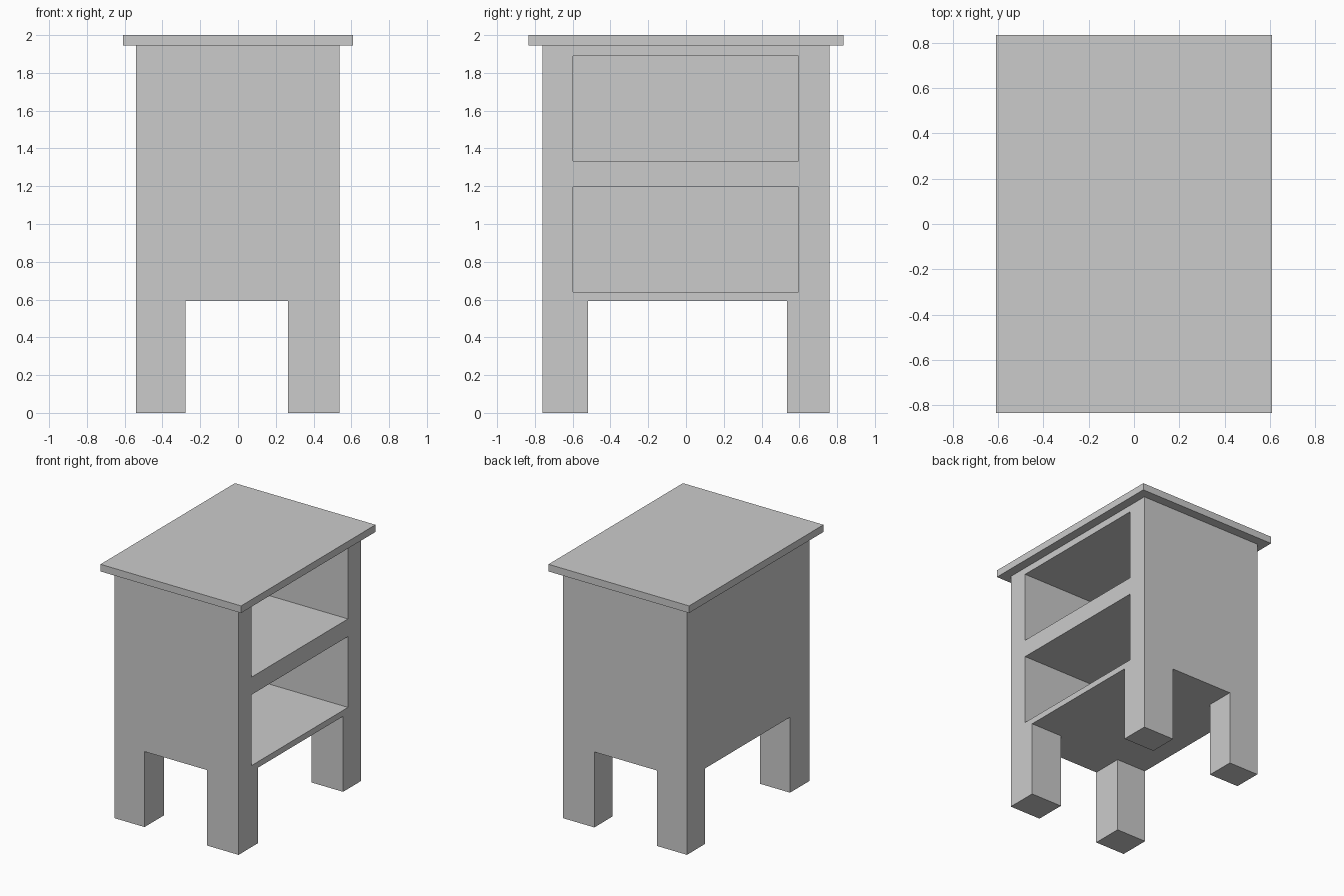
import bpy

if "Cube" in bpy.data.objects:
    bpy.data.objects.remove(bpy.data.objects["Cube"])


def box(name, x, y, z):
    """Box spanning the (low, high) range given on each axis."""
    verts = [(a, b, c) for a in x for b in y for c in z]
    faces = [(0, 1, 3, 2), (4, 6, 7, 5), (0, 4, 5, 1),
             (2, 3, 7, 6), (0, 2, 6, 4), (1, 5, 7, 3)]
    mesh = bpy.data.meshes.new(name)
    mesh.from_pydata(verts, [], faces)
    obj = bpy.data.objects.new(name, mesh)
    bpy.context.collection.objects.link(obj)
    return obj


def cut(target, name, x, y, z):
    """Carve a box-shaped space out of the target."""
    cutter = box(name, x, y, z)
    cutter.hide_render = True
    cutter.display_type = 'WIRE'
    mod = target.modifiers.new(name, 'BOOLEAN')
    mod.operation = 'DIFFERENCE'
    mod.solver = 'EXACT'
    mod.object = cutter


# Overhanging top board
box("table_top", (-0.61, 0.61), (-0.833, 0.833), (1.944, 2.0))

# Cabinet body with its four legs in one piece
cabinet = box("cabinet_body", (-0.54, 0.538), (-0.761, 0.759), (0, 1.944))

# Gaps between the legs, running through in both directions
cut(cabinet, "leg_gap_front_cutter", (-0.278, 0.264), (-1, 1), (-0.2, 0.592))
cut(cabinet, "leg_gap_side_cutter", (-1, 1), (-0.518, 0.534), (-0.2, 0.592))

# Two open compartments on the right side
for label, z in (("lower", (0.639, 1.195)), ("upper", (1.333, 1.89))):
    cut(cabinet, label + "_compartment_cutter", (-0.45, 0.8), (-0.598, 0.595), z)
